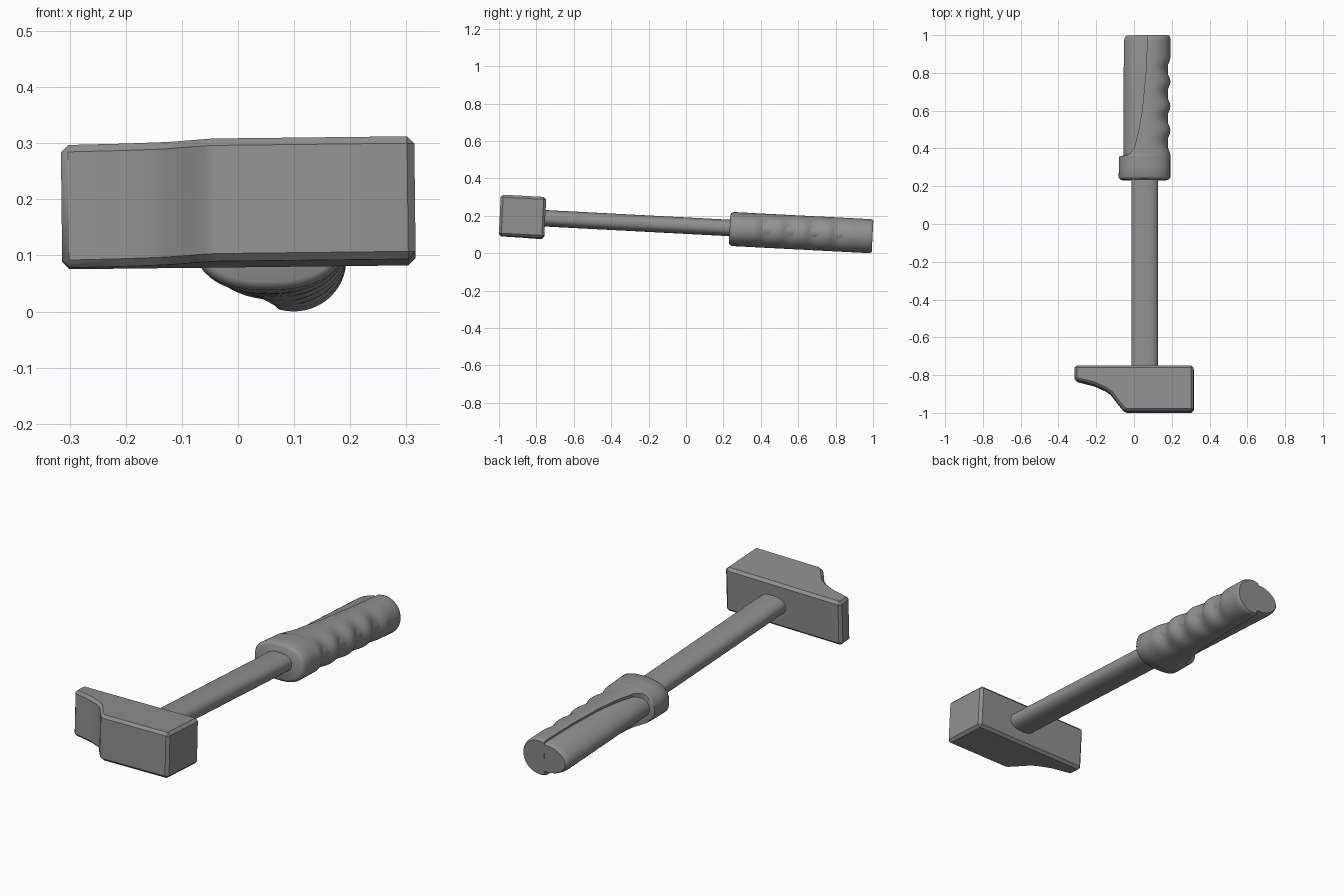
import bpy, bmesh
from math import sin, cos, pi, acos, radians

if "Cube" in bpy.data.objects:
    bpy.data.objects.remove(bpy.data.objects["Cube"])

TILT = (radians(-3), radians(-0.65), 0)
LIFT = 0.1475
OFFSET_X = 0.002

# Dark grey shared by every part
grey = bpy.data.materials.new("dark_grey")
grey.diffuse_color = (0.28, 0.28, 0.28, 1)
grey.use_nodes = True
grey.node_tree.nodes["Principled BSDF"].inputs["Base Color"].default_value = grey.diffuse_color


def finish(name, bm, angle=30):
    bmesh.ops.recalc_face_normals(bm, faces=bm.faces)
    me = bpy.data.meshes.new(name)
    bm.to_mesh(me)
    bm.free()
    me.materials.append(grey)
    ob = bpy.data.objects.new(name, me)
    bpy.context.collection.objects.link(ob)
    ob.rotation_euler = TILT
    ob.location = (OFFSET_X, 0, LIFT)
    bpy.ops.object.select_all(action='DESELECT')
    ob.select_set(True)
    bpy.context.view_layer.objects.active = ob
    bpy.ops.object.shade_smooth_by_angle(angle=radians(angle))
    return ob


def loft(name, rings, angle=30):
    bm = bmesh.new()
    vs = [[bm.verts.new(p) for p in r] for r in rings]
    n = len(vs[0])
    for a, b in zip(vs, vs[1:]):
        for i in range(n):
            j = (i + 1) % n
            bm.faces.new((a[i], a[j], b[j], b[i]))
    bm.faces.new(vs[0])
    bm.faces.new(vs[-1])
    return finish(name, bm, angle)


def section(y, cx, cz, a, h, e, cut=None, n=48):
    """Superellipse ring across y, open on the left and closed by a flat wall at x = cut."""
    t0 = pi * (1 - 1 / n)
    if cut is not None:
        u = max(-0.999, min(0.999, (cut - cx) / a))
        t0 = acos((1 if u > 0 else -1) * abs(u) ** (e / 2))
    pts = []
    for i in range(n):
        t = -t0 + 2 * t0 * i / (n - 1)
        c, s = cos(t), sin(t)
        pts.append((cx + a * abs(c) ** (2 / e) * (1 if c > 0 else -1), y,
                    cz + h * abs(s) ** (2 / e) * (1 if s > 0 else -1)))
    return pts


def interp(table, y):
    for (y0, v0), (y1, v1) in zip(table, table[1:]):
        if y <= y1:
            return v0 + (v1 - v0) * max(0, y - y0) / (y1 - y0)
    return table[-1][1]


# Head: wedge outline extruded upward with chamfered edges
outline = [(-0.316, -0.754), (0.314, -0.754), (0.314, -0.997), (-0.04, -0.997), (-0.058, -0.988),
           (-0.085, -0.955), (-0.125, -0.903), (-0.15, -0.885), (-0.21, -0.857), (-0.316, -0.83)]
bm = bmesh.new()
base = bm.faces.new([bm.verts.new((x, y, -0.109)) for x, y in outline])
up = bmesh.ops.extrude_face_region(bm, geom=[base])['geom']
bmesh.ops.translate(bm, vec=(0, 0, 0.219), verts=[v for v in up if isinstance(v, bmesh.types.BMVert)])
bmesh.ops.recalc_face_normals(bm, faces=bm.faces)
hard = [e for e in bm.edges if abs(e.verts[0].co.z - e.verts[1].co.z) < 0.01
        or max(v.co.x for v in e.verts) > 0.3 or max(v.co.x for v in e.verts) < -0.3]
bmesh.ops.bevel(bm, geom=hard, offset=0.013, segments=1, affect='EDGES')
finish("hammer_head", bm, 35)

# Shaft: flattened oval bar
loft("shaft", [section(y, 0.055, -0.001, 0.071, 0.044, 2.4) for y in (-0.78, 0.3)], 50)

# Grip palm core: thinner inset body tapering to the left
core = []
for y, d in ((0.3, 0), (0.96, 0), (0.98, 0.003), (0.992, 0.008), (0.998, 0.014)):
    core.append(section(y, 0.06, -0.002, 0.117 - d, 0.075 - d * 0.5, 1.9))
loft("grip_core", core, 40)

# Grip wrap: full collar in front, then a half sleeve with finger grooves on the right
seam = [(0.23, -0.2), (0.358, -0.2), (0.362, -0.045), (0.37, -0.025), (0.40, 0.0),
        (0.48, 0.02), (0.6, 0.042), (0.8, 0.061), (1.0, 0.07)]
center = [(0.23, 0.053), (0.40, 0.055), (0.7, 0.075), (1.0, 0.098)]
ends = [(0.234, 0.014), (0.238, 0.007), (0.248, 0.0), (0.985, 0.0), (0.994, 0.003), (0.999, 0.007)]
ys = [0.234, 0.238, 0.248, 0.30, 0.34, 0.352, 0.358, 0.362, 0.37, 0.385]
ys += [0.40 + 0.0125 * i for i in range(46)] + [0.985, 0.994, 0.999]
wrap = []
for y in ys:
    d = interp(ends, y)
    groove = 0.0095 * (1 - cos(2 * pi * (y - 0.365) / 0.13)) if 0.365 < y < 0.885 else 0
    cx = interp(center, y)
    a = 0.19 - cx - groove - d
    e = interp([(0.25, 2.4), (0.45, 2.15), (1.0, 2.0)], y)
    wrap.append(section(y, cx, -0.006, a, 0.091 - d, e, interp(seam, y)))
loft("grip_wrap", wrap, 45)
